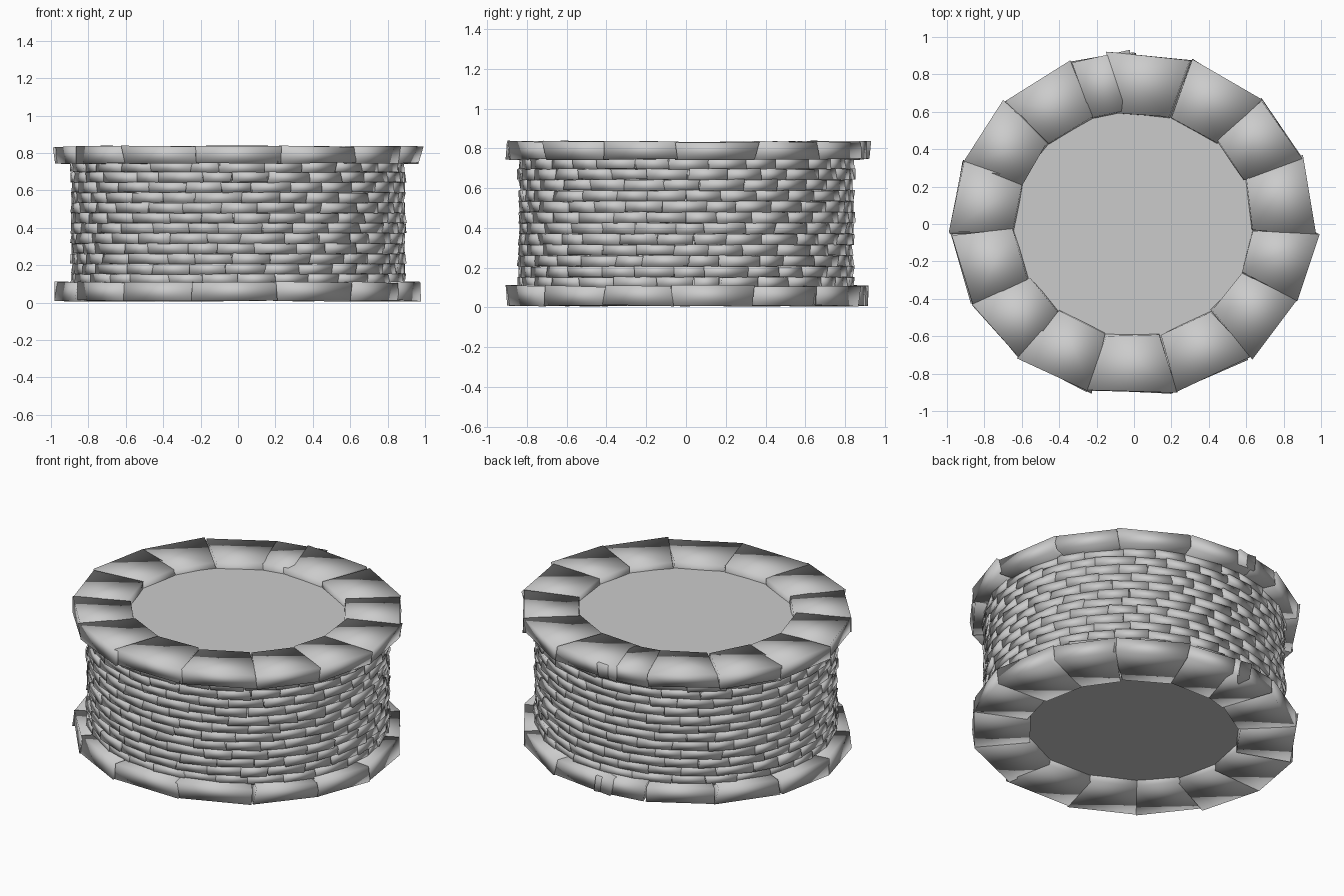
import bpy, bmesh, math, random

if "Cube" in bpy.data.objects:
    bpy.data.objects.remove(bpy.data.objects["Cube"])

random.seed(7)
SQUASH = 0.945   # the plan is slightly narrower in y


def jit(a):
    return random.uniform(-a, a)


def add_block(bm, a0, a1, r_in, r_out, z0, z1, ja, jr, jz, skew=0.0):
    """Eight-cornered stone between two angles, with uneven corners."""
    v = []
    for z in (z0, z1):
        for r, a in ((r_in, a0), (r_out, a0), (r_out, a1), (r_in, a1)):
            t = math.radians(a + jit(ja))
            rr = r + jit(jr) + (skew if z == z1 else 0)
            v.append(bm.verts.new((rr * math.cos(t), rr * math.sin(t) * SQUASH,
                                   z + jit(jz))))
    for f in ((3, 2, 1, 0), (4, 5, 6, 7), (0, 1, 5, 4),
              (1, 2, 6, 5), (2, 3, 7, 6), (3, 0, 4, 7)):
        bm.faces.new([v[i] for i in f]).smooth = True


def finish(bm, name):
    bmesh.ops.recalc_face_normals(bm, faces=bm.faces)
    me = bpy.data.meshes.new(name)
    bm.to_mesh(me)
    bm.free()
    ob = bpy.data.objects.new(name, me)
    bpy.context.collection.objects.link(ob)
    return ob


# Large rim stones at top and bottom
edges = [-4, 22, 45, 71, 97, 109, 134, 158, 182, 207, 230, 255, 282, 309, 333, 356]
for name, z0, z1, turn in (("bottom_rim", 0.01, 0.108, 0), ("top_rim", 0.745, 0.835, 1)):
    bm = bmesh.new()
    for a0, a1 in zip(edges, edges[1:]):
        if a0 == 97:
            a0 = 90          # short closing stone overlaps its neighbour
        add_block(bm, a0 + turn, a1 + turn, 0.635, 0.975, z0, z1,
                  0.9, 0.012, 0.005, 0.008 if turn else -0.004)
    finish(bm, name)

# Thin brick courses, staggered
bm = bmesh.new()
ROWS, COUNT = 12, 28
pitch = (0.752 - 0.098) / ROWS
for row in range(ROWS):
    z = 0.098 + row * pitch
    step = 360 / COUNT
    start = (row % 2) * step / 2 + jit(2)
    cuts = [start + i * step + jit(2.2) for i in range(COUNT)]
    cuts.append(cuts[0] + 360)
    for a0, a1 in zip(cuts, cuts[1:]):
        add_block(bm, a0, a1, 0.77, 0.892 + jit(0.006), z, z + pitch,
                  0.5, 0.008, 0.003)
finish(bm, "brick_wall")

# Solid core whose flat ends close the openings
bpy.ops.mesh.primitive_cylinder_add(vertices=48, radius=0.85, depth=0.75,
                                    location=(0, 0, 0.421))
core = bpy.context.object
core.name = "core"
core.scale.y = SQUASH
